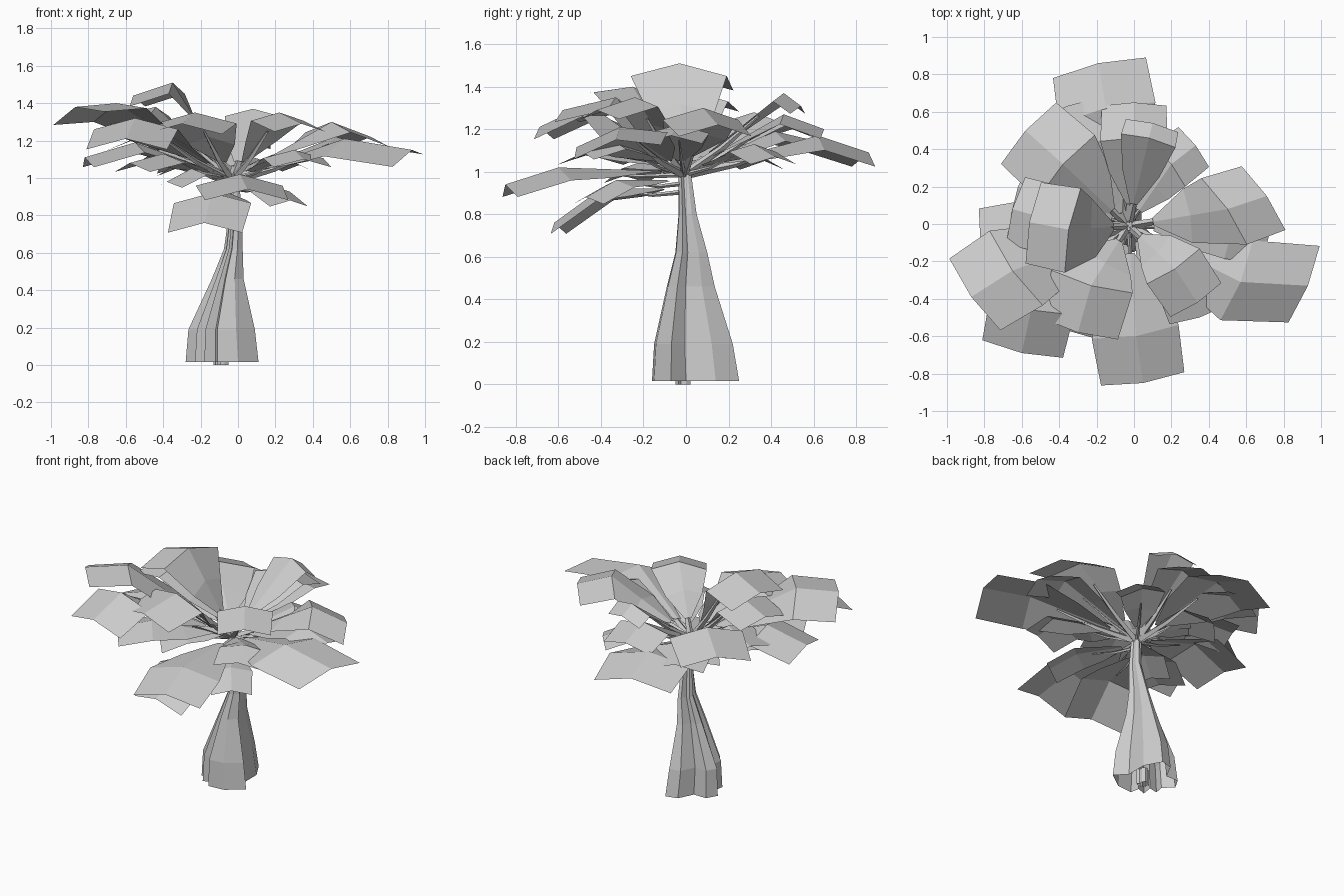
import bpy
import bmesh
from math import radians
from mathutils import Matrix, Vector

cube = bpy.data.objects.get("Cube")
if cube:
    bpy.data.objects.remove(cube)

# One plain material for the whole tree
grey = bpy.data.materials.new("pale_grey")
grey.use_nodes = True
shade = (0.6, 0.6, 0.6, 1)
grey.diffuse_color = shade
shader = next(n for n in grey.node_tree.nodes if n.type == 'BSDF_PRINCIPLED')
shader.inputs["Base Color"].default_value = shade
shader.inputs["Roughness"].default_value = 0.9


def loft(name, rows, closed=False):
    """Skin matching rows of points; closed rows become tubes with a top."""
    bm = bmesh.new()
    rings = [[bm.verts.new(point) for point in row] for row in rows]
    count = len(rings[0])
    for lower, upper in zip(rings, rings[1:]):
        for i in range(count if closed else count - 1):
            j = (i + 1) % count
            bm.faces.new((lower[i], lower[j], upper[j], upper[i]))
    if closed:
        bm.faces.new(rings[-1])
        bmesh.ops.recalc_face_normals(bm, faces=bm.faces[:])
    mesh = bpy.data.meshes.new(name)
    bm.to_mesh(mesh)
    bm.free()
    mesh.materials.append(grey)
    obj = bpy.data.objects.new(name, mesh)
    bpy.context.collection.objects.link(obj)


# Ribbed trunk: one buttressed outline, squeezed towards the neck
outline = [(.11, -.07), (.04, 0), (.04, .14), (-.02, .25), (-.1, .23),
           (-.15, .13), (-.24, .13), (-.28, .06), (-.22, 0), (-.23, -.06),
           (-.17, -.05), (-.18, -.12), (-.12, -.1), (-.11, -.16), (0, -.15)]


def trunk_ring(z, left, right, front, back):
    ring = []
    for x, y in outline:
        u = (x + .28) / .39
        v = (y + .16) / .41
        ring.append((left + u * (right - left), front + v * (back - front), z))
    return ring


loft("trunk", [trunk_ring(.015, -.28, .11, -.16, .25),
               trunk_ring(.19, -.265, .09, -.15, .22),
               trunk_ring(.46, -.14, .03, -.09, .135),
               trunk_ring(.62, -.075, .025, -.05, .1),
               trunk_ring(.8, -.05, .025, -.035, .05),
               trunk_ring(1.02, -.06, 0, -.035, .02)], closed=True)
loft("root_stub", [trunk_ring(0, -.13, -.05, -.05, .02),
                   trunk_ring(.1, -.13, -.05, -.05, .02)], closed=True)


def stem(name, start, end, thickness):
    """Bent, tapering branch with four sides."""
    run = end - start
    side = Vector((-run.y, run.x, 0)).normalized()
    rise = run.cross(side).normalized()
    middle = start.lerp(end, .5) - Vector((0, 0, .015))
    rows = []
    for centre, share in ((start, 1), (middle, .7), (end, .3)):
        radius = thickness * share
        rows.append([centre + side * radius, centre + rise * radius,
                     centre - side * radius, centre - rise * radius])
    loft(name, rows, closed=True)


def leaf(name, base, shoulder, tip, width, turn, bank):
    """Ridged fan leaf: narrow stalk, broad pad, drooping end."""
    spine = [base, base.lerp(shoulder, .5), shoulder, tip]
    halves = [.02, width * .34, width * .5, width * .48]
    inward = (shoulder - base).to_2d().normalized()
    outward = Matrix.Rotation(radians(turn), 2) @ (tip - shoulder).to_2d()
    outward.normalize()
    rows = []
    for i, (centre, half) in enumerate(zip(spine, halves)):
        way = outward if i > 1 else inward
        side = Vector((-way.y, way.x, bank)) * half
        drop = Vector((way.x * .1, way.y * .1, .26)) * half
        rows.append([centre + side - drop, centre, centre - side - drop])
    loft(name, rows)


# Shoulder, tip and width in hundredths, then turn in degrees and bank
upper_leaves = [
    (-15, 62, 117, -19, 86, 109, 53, 3, 0),
    (0, 46, 127, 0, 65, 120, 36, 0, 0),
    (8, 46, 137, 10, 54, 131, 30, 0, 0),
    (-38, 32, 128, -58, 50, 120, 46, 0, 0),
    (-35, -3, 151, -56, 1, 144, 46, 0, 0),
    (-44, 2, 138, -65, 8, 133, 38, 0, 0),
    (-65, -25, 140, -87, -39, 138, 49, 3, .15),
    (-55, -46, 132, -60, -69, 121, 46, 0, 0),
    (-23, -33, 135, -30, -58, 129, 45, 0, 0),
    (22, -24, 135, 34, -42, 129, 34, 0, 0),
    (57, -31, 121, 93, -33, 115, 46, -19, .15),
    (50, 8, 130, 71, 15, 122, 43, 16, 0)]
lower_leaves = [
    (20, 32, 113, 33, 42, 107, 28, 0, 0),
    (-28, 42, 119, -36, 63, 114, 36, 0, 0),
    (-55, -8, 119, -82, -12, 111, 42, 0, 0),
    (1, -60, 102, 5, -85, 94, 47, 0, 0),
    (-14, -40, 92, -18, -62, 76, 42, 0, 0),
    (18, -33, 96, 28, -47, 88, 26, 0, 0),
    (30, -35, 115, 35, -50, 110, 34, 0, 0),
    (52, -4, 122, 72, -7, 117, 30, 0, 0),
    (-40, -35, 113, -58, -46, 108, 38, 0, 0),
    (-40, 12, 122, -62, 20, 117, 36, 0, 0),
    (-25, -20, 105, -38, -29, 98, 26, 0, 0),
    (-22, 25, 112, -33, 37, 105, 32, 0, 0)]


def grow(part, table, thickness):
    """Build each leaf of a table with the branch that carries it."""
    for number, values in enumerate(table, 1):
        shoulder = Vector(values[:3]) / 100
        tip = Vector(values[3:6]) / 100
        crown = Vector((-.03, -.01, min(1, shoulder.z)))
        base = crown.lerp(shoulder, .25)
        leaf(f"{part}_leaf_{number}", base, shoulder, tip,
             values[6] / 100, *values[7:])
        under = Vector((0, 0, .015))
        end = crown.lerp(shoulder, .75)
        stem(f"{part}_branch_{number}", crown - under, end - under, thickness)


grow("upper", upper_leaves, .022)
grow("lower", lower_leaves, .012)
